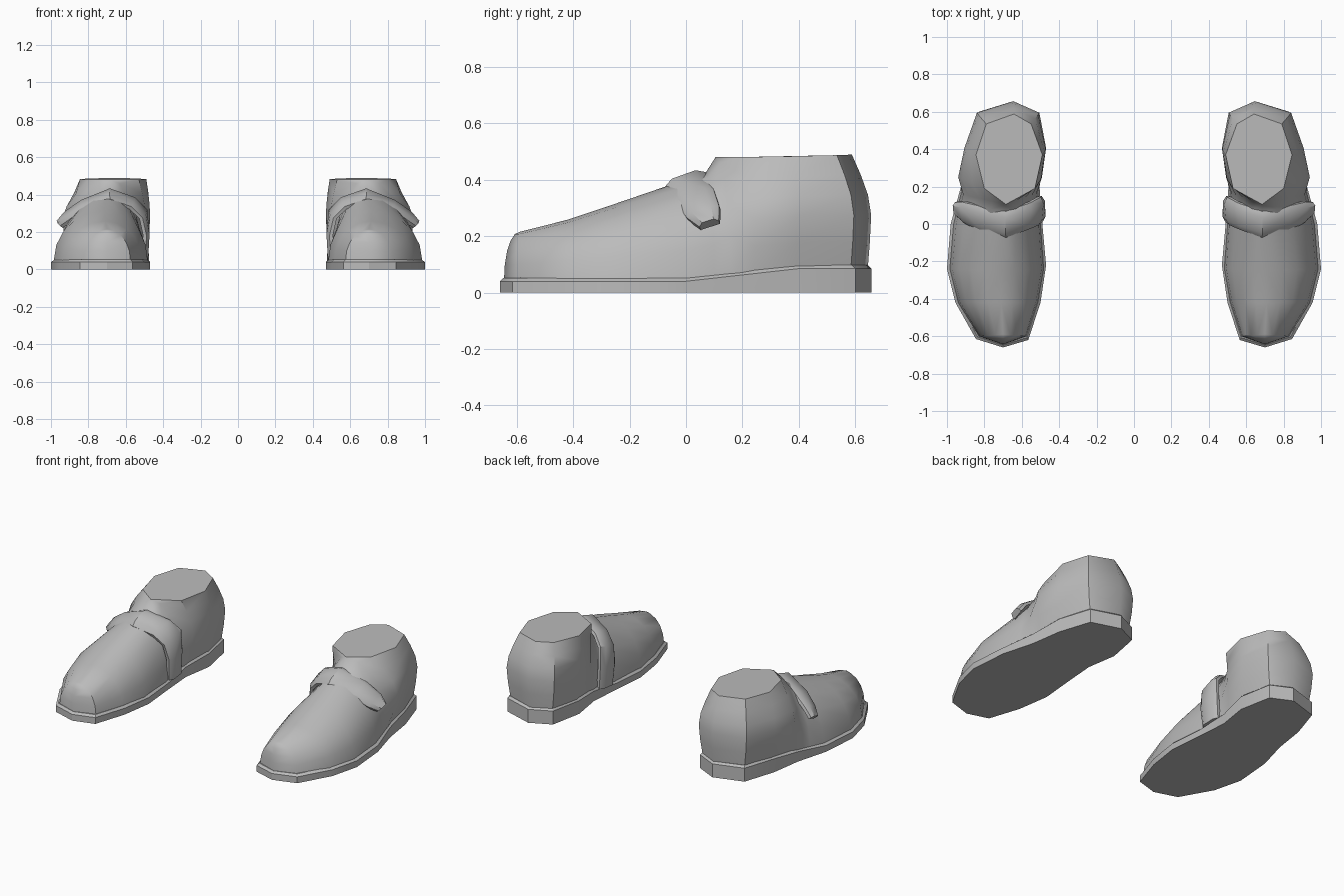
import bpy, bmesh, math
from mathutils import Vector

cube = bpy.data.objects.get("Cube")
if cube:
    bpy.data.objects.remove(cube)

GREY = (0.5, 0.5, 0.5, 1)
mat = bpy.data.materials.new("plain_grey")
mat.use_nodes = True
mat.diffuse_color = GREY
mat.node_tree.nodes["Principled BSDF"].inputs["Base Color"].default_value = GREY


def finish(bm, name, side, angle):
    """Weld, flip to the wanted side, shade and link one part."""
    bmesh.ops.remove_doubles(bm, verts=bm.verts, dist=0.0005)
    for v in bm.verts:
        v.co.x *= side
    bmesh.ops.recalc_face_normals(bm, faces=bm.faces)
    mesh = bpy.data.meshes.new(name)
    bm.to_mesh(mesh)
    bm.free()
    mesh.materials.append(mat)
    ob = bpy.data.objects.new(name, mesh)
    bpy.context.collection.objects.link(ob)
    bpy.ops.object.select_all(action='DESELECT')
    ob.select_set(True)
    bpy.context.view_layer.objects.active = ob
    bpy.ops.object.shade_smooth_by_angle(angle=math.radians(angle))


def skin(bm, rows, closed):
    """Join rows of vertices with quads."""
    n = len(rows[0])
    for a, b in zip(rows, rows[1:]):
        for i in range(n if closed else n - 1):
            j = (i + 1) % n
            bm.faces.new((a[i], a[j], b[j], b[i]))


def sole_top(y):
    return 0.04 + 0.045 * min(max(y / 0.4, 0), 1)


# Sole outline, from the toe round the outer side to the heel and back
OUTLINE = [(0.70, -0.66), (0.845, -0.615), (0.955, -0.42), (1.0, -0.24), (0.98, 0.0),
           (0.925, 0.2), (0.895, 0.40), (0.83, 0.60), (0.645, 0.657), (0.515, 0.595),
           (0.475, 0.39), (0.505, 0.2), (0.49, 0.0), (0.47, -0.22), (0.50, -0.42), (0.565, -0.62)]


def sole(name, side):
    bm = bmesh.new()
    mid = Vector((0.70, 0))
    rows = [[bm.verts.new((x, y, 0)) for x, y in OUTLINE],
            [bm.verts.new((x, y, sole_top(y))) for x, y in OUTLINE],
            [bm.verts.new((mid.x + (x - mid.x) * 0.94, y * 0.98, sole_top(y) + 0.012))
             for x, y in OUTLINE]]
    skin(bm, rows, True)
    bm.faces.new(rows[0])
    bm.faces.new(rows[2])
    finish(bm, name, side, 30)


# Upper stations: base y, inner x, outer x, top y, top inner x, top outer x, top z
STATIONS = [(-0.645, 0.70, 0.70, -0.59, 0.70, 0.70, 0.215),
            (-0.60, 0.575, 0.83, -0.59, 0.70, 0.70, 0.215),
            (-0.42, 0.515, 0.94, -0.42, 0.71, 0.71, 0.258),
            (-0.24, 0.483, 0.985, -0.25, 0.71, 0.71, 0.315),
            (0.0, 0.50, 0.965, -0.06, 0.69, 0.69, 0.38),
            (0.10, 0.51, 0.94, 0.07, 0.685, 0.685, 0.425),
            (0.16, 0.515, 0.925, 0.105, 0.685, 0.685, 0.48),
            (0.24, 0.51, 0.905, 0.19, 0.53, 0.80, 0.48),
            (0.40, 0.485, 0.885, 0.37, 0.49, 0.845, 0.483),
            (0.585, 0.525, 0.82, 0.535, 0.55, 0.79, 0.487),
            (0.645, 0.645, 0.645, 0.588, 0.642, 0.642, 0.489)]
FIRST_RIM = 6
ARCH = [(1 - math.cos(a), math.sin(a)) for a in (math.pi / 2 * k / 5 for k in range(6))]
ANKLE = [(0, 0), (-0.12, 0.22), (-0.2, 0.46), (0.0, 0.64), (0.45, 0.82), (1, 1)]


def upper(name, side):
    bm = bmesh.new()
    rows, rim_in, rim_out = [], [], []
    for k, (y, xi, xo, ty, txi, txo, tz) in enumerate(STATIONS):
        shape = ANKLE if k > FIRST_RIM else ARCH
        bz = sole_top(y) + 0.008

        def column(x, tx, sign):
            pts = []
            for f, g in shape:
                px = x + (tx - x) * f
                if k > FIRST_RIM and xi != xo:      # rounded ankle wall
                    px += sign * 0.014 * math.sin(math.pi * g)
                pts.append(bm.verts.new((px, y + (ty - y) * f, bz + (tz - bz) * g)))
            return pts
        inner, outer = column(xi, txi, -1), column(xo, txo, 1)
        if k >= FIRST_RIM:
            rim_in.append(inner[-1])
            rim_out.append(outer[-1])
        rows.append((inner, outer))
    for s in (0, 1):
        skin(bm, [r[s] for r in rows], False)
    # closed ankle opening and hidden underside
    bm.faces.new(rim_in[:-1] + [rim_in[-1]] + rim_out[-2:0:-1])
    bm.faces.new([r[0][0] for r in rows] + [r[1][0] for r in rows[-2:0:-1]])
    finish(bm, name, side, 45)


# Strap stations from inner sole to outer tip: front edge xyz, back edge xyz
STRAP = [((0.505, 0.02, 0.05), (0.51, 0.15, 0.06)),
         ((0.497, 0.01, 0.18), (0.502, 0.15, 0.20)),
         ((0.518, -0.005, 0.275), (0.505, 0.145, 0.32)),
         ((0.575, -0.03, 0.33), (0.56, 0.115, 0.375)),
         ((0.685, -0.07, 0.37), (0.685, 0.07, 0.42)),
         ((0.82, -0.035, 0.315), (0.83, 0.10, 0.36)),
         ((0.90, 0.005, 0.26), (0.915, 0.12, 0.30)),
         ((0.945, 0.05, 0.228), (0.952, 0.118, 0.25))]


def strap(name, side):
    bm = bmesh.new()
    rows = []
    for k, (f, b) in enumerate(STRAP):
        f, b = Vector(f), Vector(b)
        prev, nxt = STRAP[max(k - 1, 0)], STRAP[min(k + 1, len(STRAP) - 1)]
        along = Vector(nxt[0]) + Vector(nxt[1]) - Vector(prev[0]) - Vector(prev[1])
        out = (b - f).cross(along).normalized()
        if out.dot((f + b) / 2 - Vector((0.70, 0.05, 0.1))) < 0:
            out = -out
        # flat underside, bevelled outer face
        rows.append([bm.verts.new(p) for p in (
            f - out * 0.01, f + out * 0.008, f.lerp(b, 0.2) + out * 0.025,
            f.lerp(b, 0.8) + out * 0.025, b + out * 0.008, b - out * 0.01)])
    skin(bm, rows, True)
    bm.faces.new(rows[0])
    bm.faces.new(rows[-1])
    finish(bm, name, side, 40)


for label, side in (("left", 1), ("right", -1)):
    sole(label + "_shoe_sole", side)
    upper(label + "_shoe_upper", side)
    strap(label + "_shoe_strap", side)
